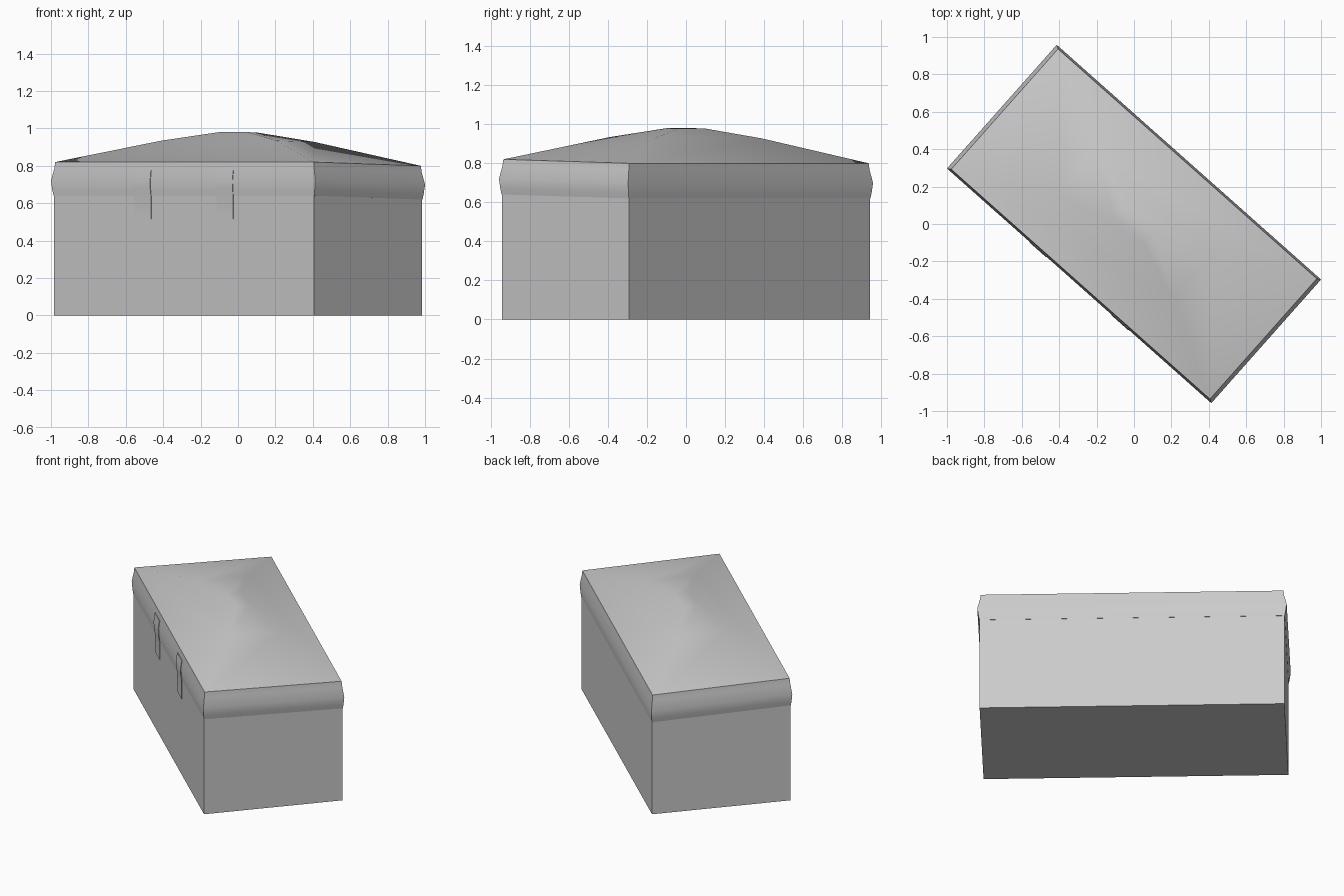
import bpy, bmesh, math
from mathutils import Matrix

if "Cube" in bpy.data.objects:
    bpy.data.objects.remove(bpy.data.objects["Cube"])

ROT = Matrix.Rotation(math.radians(-41.6), 4, 'Z')
TILT = -0.0235          # lid is slightly lower at the back


def finish(bm, name, angle=30):
    bmesh.ops.recalc_face_normals(bm, faces=bm.faces)
    bm.transform(ROT)
    me = bpy.data.meshes.new(name)
    bm.to_mesh(me)
    bm.free()
    ob = bpy.data.objects.new(name, me)
    bpy.context.collection.objects.link(ob)
    bpy.ops.object.select_all(action='DESELECT')
    ob.select_set(True)
    bpy.context.view_layer.objects.active = ob
    bpy.ops.object.shade_smooth_by_angle(angle=math.radians(angle))
    return ob


def stacked_rects(name, rings, tilts, angle=30):
    """Loft rectangles (half length, half depth, height), capped at both ends."""
    bm = bmesh.new()
    loops = []
    for (a, b, z), t in zip(rings, tilts):
        loops.append([bm.verts.new((sx * a, sy * b, z + t * sy * b))
                      for sx, sy in ((-1, -1), (1, -1), (1, 1), (-1, 1))])
    for lo, hi in zip(loops, loops[1:]):
        for i in range(4):
            j = (i + 1) % 4
            bm.faces.new((lo[i], lo[j], hi[j], hi[i]))
    bm.faces.new(loops[0][::-1])
    bm.faces.new(loops[-1])
    return finish(bm, name, angle)


# Chest body
stacked_rects("chest_body", [(0.931, 0.435, 0.0), (0.931, 0.435, 0.63)], [0, TILT])

# Lid with bulged rim and low domed top
lid_rings = [(0.932, 0.436, 0.63), (0.938, 0.439, 0.66), (0.945, 0.442, 0.71),
             (0.929, 0.433, 0.775), (0.925, 0.430, 0.81),
             (0.413, 0.152, 0.931), (0.103, 0.039, 0.979)]
stacked_rects("chest_lid", lid_rings, [TILT] * len(lid_rings))

# Two thin clasps following the front face across the lid seam
outline = [(-0.438, 0.515), (-0.438, 0.64), (-0.444, 0.68), (-0.445, 0.72), (-0.438, 0.775)]
for side, centre in (("left", -0.294), ("right", 0.294)):
    bm = bmesh.new()
    pts = outline + [(-0.425, 0.775), (-0.425, 0.515)]
    face = bm.faces.new([bm.verts.new((centre - 0.06, y, z)) for y, z in pts])
    ext = bmesh.ops.extrude_face_region(bm, geom=[face], use_keep_orig=True)
    bmesh.ops.translate(bm, vec=(0.12, 0, 0),
                        verts=[v for v in ext["geom"] if isinstance(v, bmesh.types.BMVert)])
    finish(bm, "front_clasp_" + side)
